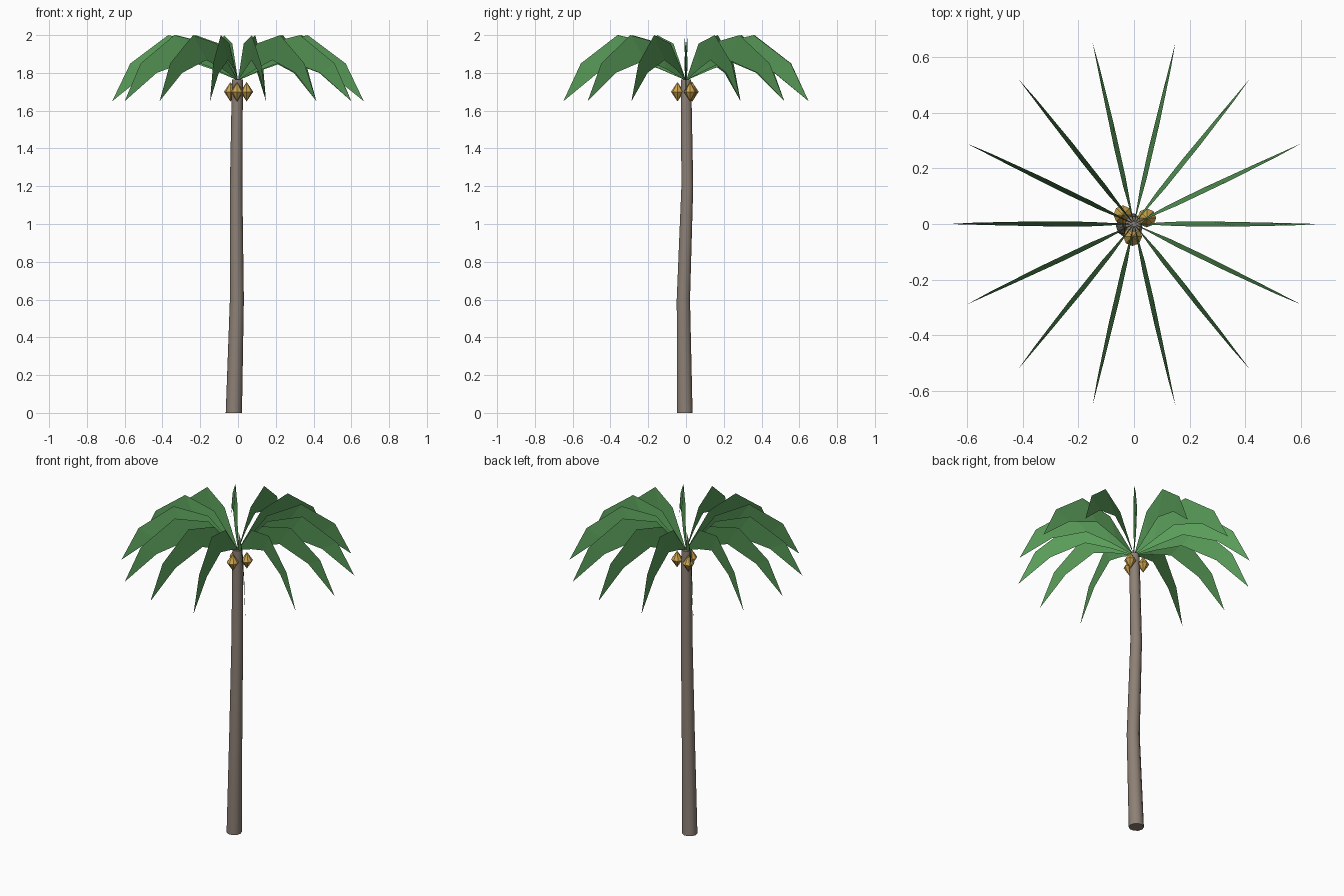
import bpy, bmesh, math
from mathutils import Vector

if "Cube" in bpy.data.objects:
    bpy.data.objects.remove(bpy.data.objects["Cube"])


def material(name, rgb):
    m = bpy.data.materials.new(name)
    m.diffuse_color = (*rgb, 1)
    m.use_nodes = True
    m.node_tree.nodes["Principled BSDF"].inputs["Base Color"].default_value = m.diffuse_color
    return m


def make(name, bm, mat, smooth=False):
    me = bpy.data.meshes.new(name)
    bm.to_mesh(me)
    bm.free()
    for p in me.polygons:
        p.use_smooth = smooth
    me.materials.append(mat)
    ob = bpy.data.objects.new(name, me)
    bpy.context.collection.objects.link(ob)
    return ob


bark = material("bark", (0.27, 0.22, 0.18))
leaf = material("leaf", (0.10, 0.33, 0.10))
husk = material("husk", (0.62, 0.38, 0.08))

# Trunk: gently bent tapering tube (x, y, z, radius)
rings = [(-0.022, -0.006, 0, 0.043), (-0.006, -0.014, 0.6, 0.037),
         (-0.010, 0.007, 1.2, 0.033), (-0.003, 0.0, 1.765, 0.029)]
SIDES = 10
bm = bmesh.new()
loops = []
for x, y, z, r in rings:
    loops.append([bm.verts.new((x + r * math.cos(a), y + r * math.sin(a), z))
                  for a in (2 * math.pi * i / SIDES for i in range(SIDES))])
for lo, hi in zip(loops, loops[1:]):
    for i in range(SIDES):
        j = (i + 1) % SIDES
        bm.faces.new((lo[i], lo[j], hi[j], hi[i]))
bm.faces.new(loops[0][::-1])
bm.faces.new(loops[-1])
trunk = make("trunk", bm, bark)
bpy.context.view_layer.objects.active = trunk
trunk.select_set(True)
bpy.ops.object.shade_smooth_by_angle(angle=math.radians(50))

# Fronds: upright, slightly leaning blades arching outward (radius, height)
upper = [(0.17, 1.955), (0.37, 2.0), (0.57, 1.85)]
lower = [(0.14, 1.82), (0.28, 1.868), (0.48, 1.80)]
lean = [0.008, 0.009, 0.005]
COUNT = 14
for k in range(COUNT):
    a = 2 * math.pi * k / COUNT
    out = Vector((math.cos(a), math.sin(a), 0))
    side = Vector((-math.sin(a), math.cos(a), 0))
    bm = bmesh.new()

    def vert(p, t=0):
        return bm.verts.new(out * p[0] + side * t + Vector((0, 0, p[1])))

    base, tip = vert((0.0, 1.76)), vert((0.666, 1.65))
    ups = [vert(p, -t) for p, t in zip(upper, lean)]
    los = [vert(p, t) for p, t in zip(lower, lean)]
    bm.faces.new((base, los[0], ups[0]))
    for i in range(2):
        bm.faces.new((los[i], los[i + 1], ups[i + 1], ups[i]))
    bm.faces.new((los[2], tip, ups[2]))
    make(f"frond_{k + 1}", bm, leaf)

# Coconuts: faceted double cones under the crown
for k, (x, y) in enumerate([(0.046, 0.022), (-0.040, 0.033), (-0.005, -0.045)]):
    bm = bmesh.new()
    bmesh.ops.create_uvsphere(bm, u_segments=8, v_segments=2, radius=1)
    bmesh.ops.scale(bm, vec=(0.034, 0.034, 0.052), verts=bm.verts)
    bmesh.ops.translate(bm, vec=(x, y, 1.70), verts=bm.verts)
    make(f"coconut_{k + 1}", bm, husk)
